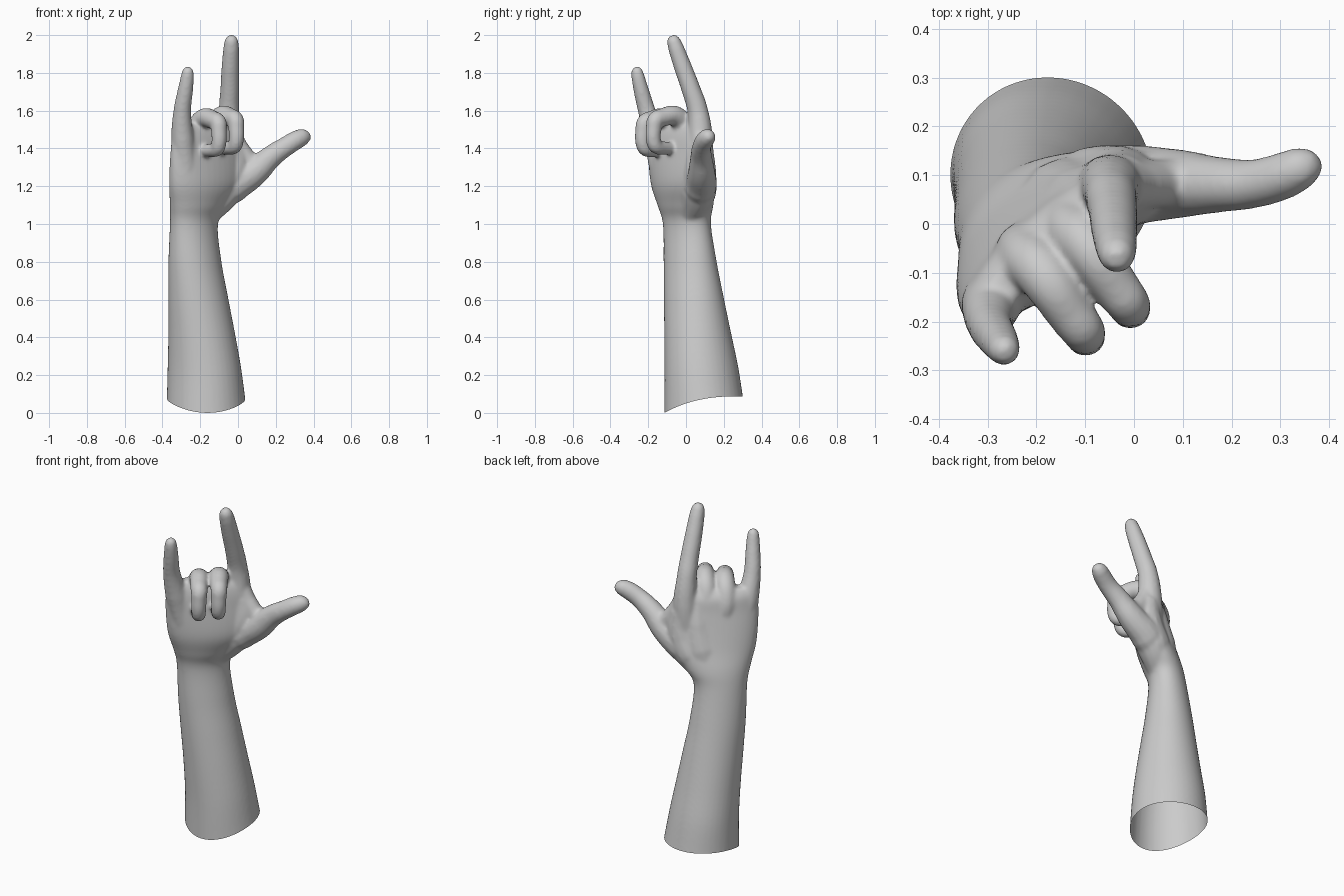
import bpy, bmesh
from math import sin, cos, pi, radians

body = bmesh.new()


def catmull(rows, steps=6):
    """Smoothly interpolate rows of numbers."""
    out = []
    for i in range(len(rows) - 1):
        p0, p1, p2 = rows[max(i - 1, 0)], rows[i], rows[i + 1]
        p3 = rows[min(i + 2, len(rows) - 1)]
        for s in range(steps):
            t = s / steps
            out.append([0.5 * (2 * b + (c - a) * t + (2 * a - 5 * b + 4 * c - d) * t * t
                               + (3 * b - a - 3 * c + d) * t ** 3)
                        for a, b, c, d in zip(p0, p1, p2, p3)])
    return out + [list(rows[-1])]


def loft(sections, n=40):
    """Skin ellipses given as z, centre x, centre y, half width, half depth, angle."""
    rings = []
    for z, cx, cy, a, b, ang in catmull(sections):
        c, s = cos(radians(ang)), sin(radians(ang))
        ring = []
        for k in range(n):
            u, v = a * cos(2 * pi * k / n), b * sin(2 * pi * k / n)
            ring.append(body.verts.new((cx + u * c - v * s, cy + u * s + v * c, z)))
        rings.append(ring)
    for lo, hi in zip(rings, rings[1:]):
        for k in range(n):
            j = (k + 1) % n
            body.faces.new((lo[k], lo[j], hi[j], hi[k]))
    body.faces.new(rings[0][::-1])
    body.faces.new(rings[-1])


def tube(points, offset=(0, 0, 0), flatten_y=None):
    """Add a round bezier tube through points given as x, y, z, radius."""
    cu = bpy.data.curves.new("path", 'CURVE')
    cu.dimensions = '3D'
    cu.bevel_depth, cu.bevel_resolution, cu.resolution_u = 1.0, 5, 8
    cu.use_fill_caps = True
    sp = cu.splines.new('BEZIER')
    sp.bezier_points.add(len(points) - 1)
    for bp, p in zip(sp.bezier_points, points):
        bp.co = [p[i] + offset[i] for i in range(3)]
        bp.radius = p[3]
        bp.handle_left_type = bp.handle_right_type = 'AUTO'
    ob = bpy.data.objects.new("path", cu)
    bpy.context.collection.objects.link(ob)
    me = bpy.data.meshes.new_from_object(ob.evaluated_get(bpy.context.evaluated_depsgraph_get()))
    if flatten_y:
        centre, factor = flatten_y
        for v in me.vertices:
            v.co.y = centre + (v.co.y - centre) * factor
    body.from_mesh(me)
    bpy.data.objects.remove(ob)
    bpy.data.meshes.remove(me)


# forearm, wrist and palm
loft([(-0.05, -0.168, 0.095, 0.207, 0.216, 45),
      (0.00, -0.169, 0.093, 0.204, 0.212, 45),
      (0.20, -0.178, 0.081, 0.189, 0.200, 45),
      (0.40, -0.192, 0.062, 0.176, 0.178, 45),
      (0.60, -0.210, 0.042, 0.165, 0.153, 45),
      (0.80, -0.228, 0.022, 0.153, 0.127, 45),
      (1.00, -0.233, 0.005, 0.147, 0.104, 45),
      (1.10, -0.205, -0.003, 0.185, 0.110, 42),
      (1.22, -0.168, -0.016, 0.238, 0.108, 39),
      (1.40, -0.163, -0.035, 0.243, 0.082, 40),
      (1.49, -0.167, -0.042, 0.222, 0.066, 40),
      (1.535, -0.168, -0.048, 0.195, 0.038, 40)])

# index finger
tube([(-0.06, 0.06, 1.25, 0.075), (-0.048, 0.075, 1.45, 0.068), (-0.048, 0.062, 1.60, 0.055),
      (-0.043, 0.024, 1.72, 0.051), (-0.040, -0.016, 1.83, 0.048),
      (-0.036, -0.052, 1.93, 0.043), (-0.035, -0.067, 1.975, 0.036), (-0.035, -0.073, 1.998, 0.020)])

# little finger
tube([(-0.27, -0.12, 1.25, 0.065), (-0.293, -0.165, 1.45, 0.062), (-0.295, -0.208, 1.60, 0.047),
      (-0.280, -0.235, 1.70, 0.042), (-0.268, -0.254, 1.78, 0.036),
      (-0.265, -0.260, 1.815, 0.030), (-0.264, -0.262, 1.832, 0.016)])

# middle and ring fingers, curled towards the palm
for shift in ((0, 0, 0), (-0.092, -0.056, -0.013)):
    tube([(-0.115, 0.0, 1.35, 0.066), (-0.130, -0.008, 1.49, 0.060), (-0.092, -0.050, 1.568, 0.055),
          (-0.035, -0.132, 1.562, 0.049), (-0.014, -0.160, 1.550, 0.046),
          (-0.009, -0.170, 1.510, 0.043), (-0.010, -0.171, 1.435, 0.040),
          (-0.018, -0.160, 1.412, 0.039), (-0.050, -0.125, 1.403, 0.037),
          (-0.085, -0.085, 1.400, 0.034)], shift)

# thumb, the web of skin to the index finger, and the back of the hand
tube([(-0.15, 0.03, 1.10, 0.07), (-0.03, 0.075, 1.20, 0.092), (0.08, 0.082, 1.270, 0.077),
      (0.18, 0.080, 1.360, 0.060), (0.25, 0.083, 1.408, 0.053), (0.31, 0.101, 1.445, 0.051),
      (0.345, 0.118, 1.462, 0.046), (0.365, 0.126, 1.470, 0.035), (0.378, 0.131, 1.477, 0.018)],
     flatten_y=(0.09, 0.95))
tube([(-0.04, 0.075, 1.47, 0.06), (0.01, 0.08, 1.385, 0.058), (0.08, 0.085, 1.32, 0.058),
      (0.14, 0.085, 1.34, 0.047)], flatten_y=(0.08, 0.85))
tube([(-0.16, 0.03, 1.06, 0.07), (-0.08, 0.066, 1.17, 0.095), (-0.03, 0.074, 1.28, 0.087),
      (-0.03, 0.078, 1.42, 0.065)])
tube([(-0.20, 0.025, 1.02, 0.085), (-0.135, 0.037, 1.20, 0.100), (-0.105, 0.035, 1.35, 0.082),
      (-0.10, 0.025, 1.48, 0.055)])

# fuse everything into one skin
mesh = bpy.data.meshes.new("hand_and_forearm")
body.to_mesh(mesh)
body.free()
hand = bpy.data.objects.new("hand_and_forearm", mesh)
bpy.context.collection.objects.link(hand)
remesh = hand.modifiers.new("fuse", 'REMESH')
remesh.mode, remesh.voxel_size = 'VOXEL', 0.008
soften = hand.modifiers.new("soften", 'SMOOTH')
soften.factor, soften.iterations = 0.5, 14
fused = bpy.data.meshes.new_from_object(hand.evaluated_get(bpy.context.evaluated_depsgraph_get()))
hand.modifiers.clear()

# open the lower end and slope its rim up towards the back
bm = bmesh.new()
bm.from_mesh(fused)
bmesh.ops.bisect_plane(bm, geom=bm.verts[:] + bm.edges[:] + bm.faces[:], plane_co=(0, 0, 0),
                       plane_no=(0, 0, 1), clear_inner=True)
for v in bm.verts:
    if v.co.z < 0.8:
        back = max(0.0, min(1.0, (0.29 - v.co.y) / 0.405))
        v.co.z += 0.088 * (1 - back ** 2.5) * (1 - v.co.z / 0.8) ** 2
for f in bm.faces:
    f.smooth = True
bm.to_mesh(fused)
bm.free()
hand.data = fused
fused.name = "hand_and_forearm"
